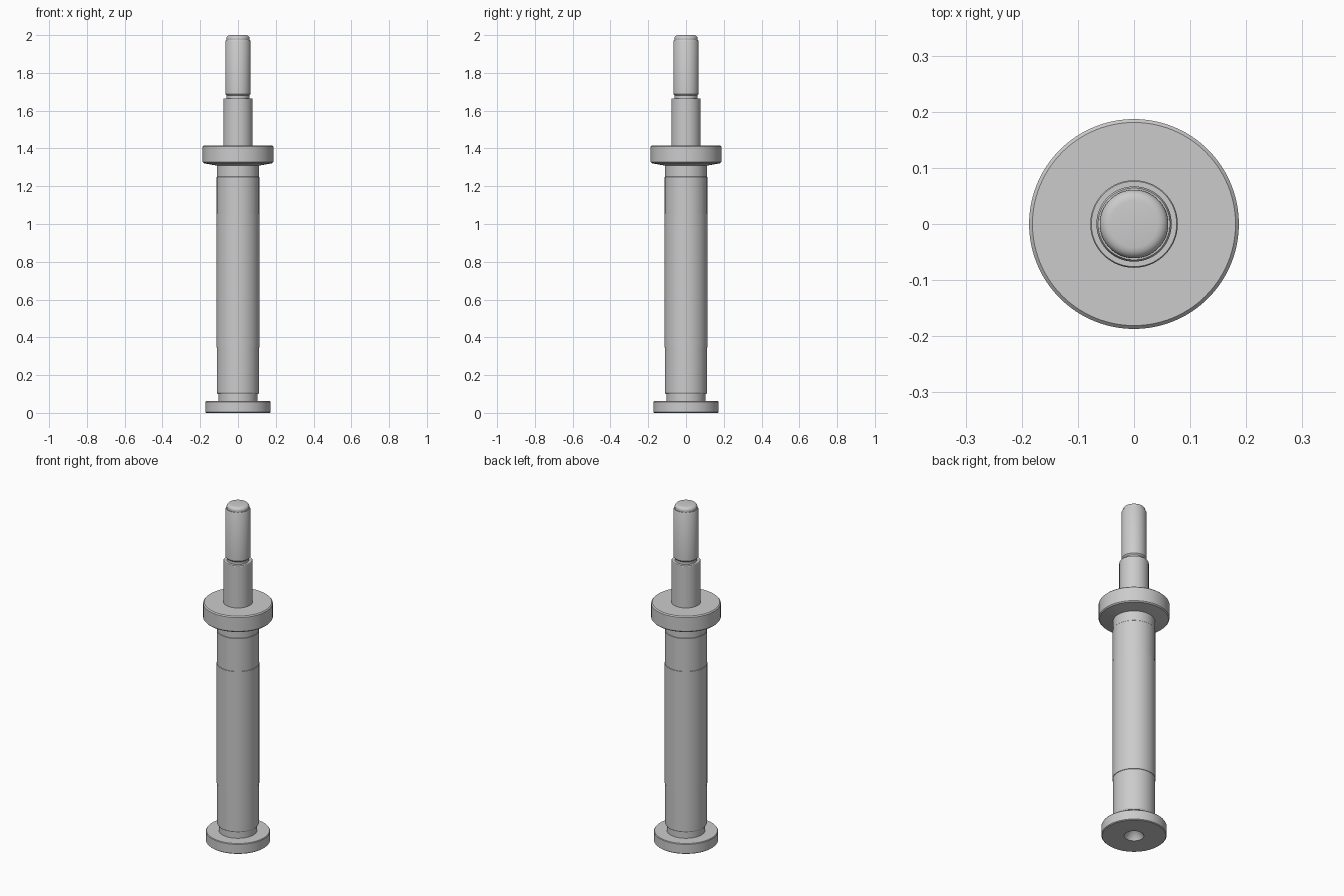
import bpy, bmesh, math

if "Cube" in bpy.data.objects:
    bpy.data.objects.remove(bpy.data.objects["Cube"])

SIDES = 96

# Half profile (radius, height), from the centre hole up to the rounded tip
foot = [(0.0, 0.09), (0.052, 0.0), (0.168, 0.0), (0.172, 0.004), (0.172, 0.058),
        (0.169, 0.062), (0.103, 0.062), (0.103, 0.10)]
barrel = [(0.108, 0.10), (0.112, 0.107), (0.112, 0.345), (0.1145, 0.346),
          (0.1145, 1.055), (0.1125, 1.056), (0.1125, 1.25), (0.111, 1.252), (0.111, 1.309)]
collar = [(0.182, 1.322), (0.187, 1.328), (0.187, 1.410), (0.181, 1.416)]
shaft = [(0.078, 1.416), (0.078, 1.662), (0.076, 1.665)]
groove = [(0.060, 1.665), (0.060, 1.680), (0.067, 1.688)]
tip = [(0.067, 1.968), (0.064, 1.974), (0.060, 1.974)]
tip += [(0.042 + 0.019 * math.cos(a), 1.983 + 0.017 * math.sin(a))
        for a in (math.radians(d) for d in (0, 22.5, 45, 67.5, 90))]
tip += [(0.0, 2.0)]
profile = foot + barrel + collar + shaft + groove + tip

# Revolve the profile around the vertical axis
bm = bmesh.new()
verts = [bm.verts.new((r, 0, z)) for r, z in profile]
edges = [bm.edges.new(pair) for pair in zip(verts, verts[1:])]
bmesh.ops.spin(bm, geom=verts + edges, cent=(0, 0, 0), axis=(0, 0, 1),
               angle=2 * math.pi, steps=SIDES, use_merge=False)
bmesh.ops.remove_doubles(bm, verts=bm.verts[:], dist=0.0001)
bmesh.ops.recalc_face_normals(bm, faces=bm.faces[:])

mesh = bpy.data.meshes.new("stepped_pin")
bm.to_mesh(mesh)
bm.free()
pin = bpy.data.objects.new("stepped_pin", mesh)
bpy.context.collection.objects.link(pin)

# Smooth the round walls, keep the shoulders sharp
bpy.context.view_layer.objects.active = pin
pin.select_set(True)
bpy.ops.object.shade_smooth_by_angle(angle=math.radians(28))
